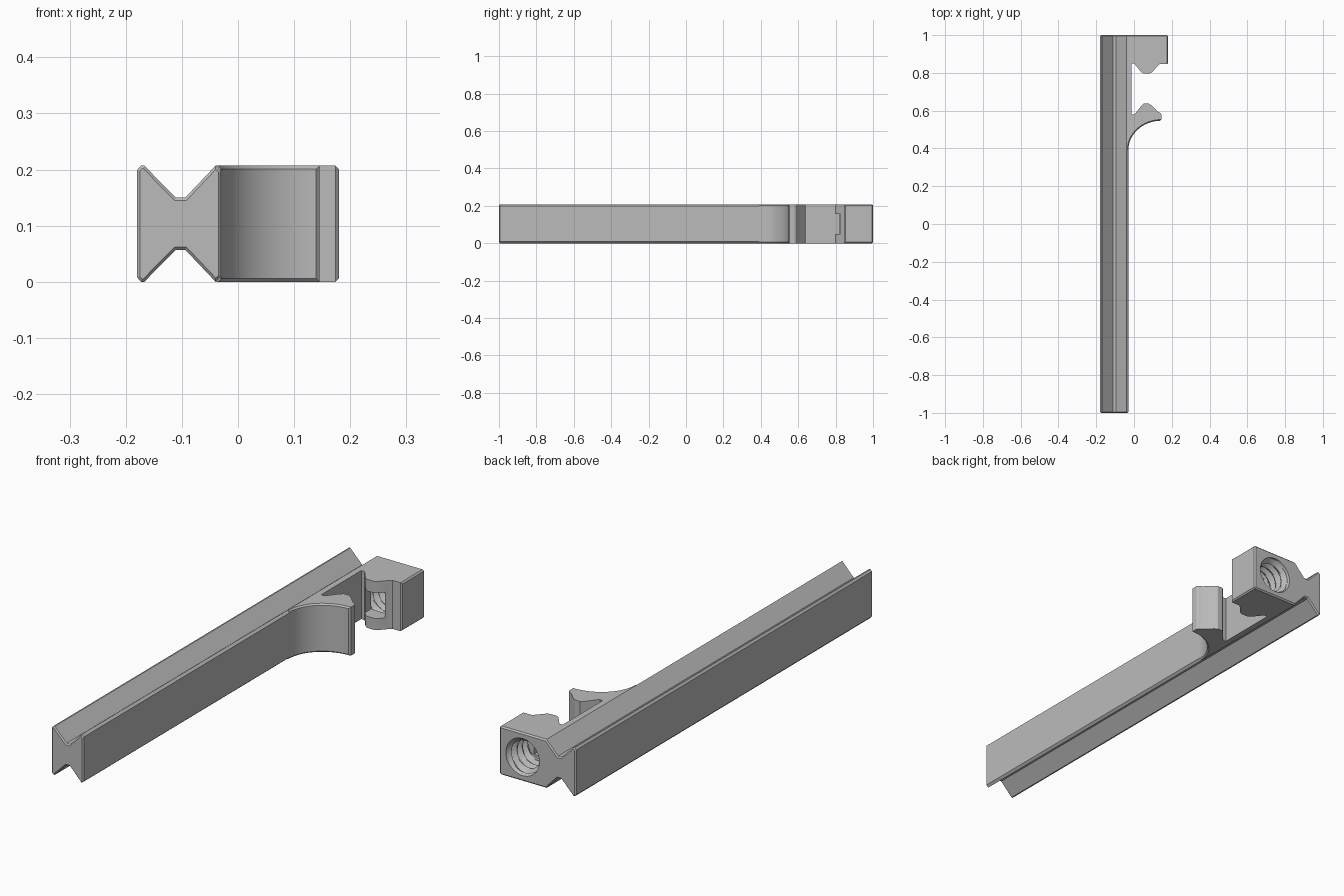
import bpy, bmesh
from math import sin, cos, pi, radians

if "Cube" in bpy.data.objects:
    bpy.data.objects.remove(bpy.data.objects["Cube"], do_unlink=True)

HEIGHT = 0.207
MID = HEIGHT / 2
CHAMFER = 0.008

grey = bpy.data.materials.new("plain grey")
grey.use_nodes = True
grey.diffuse_color = (0.5, 0.5, 0.5, 1)
grey.node_tree.nodes["Principled BSDF"].inputs["Base Color"].default_value = (0.5, 0.5, 0.5, 1)


def make_object(name, bm):
    bmesh.ops.recalc_face_normals(bm, faces=bm.faces)
    mesh = bpy.data.meshes.new(name)
    bm.to_mesh(mesh)
    bm.free()
    mesh.materials.append(grey)
    obj = bpy.data.objects.new(name, mesh)
    bpy.context.collection.objects.link(obj)
    return obj


def extrude_outline(points, direction):
    bm = bmesh.new()
    face = bm.faces.new([bm.verts.new(p) for p in points])
    top = bmesh.ops.extrude_face_region(bm, geom=[face])
    moved = [g for g in top["geom"] if isinstance(g, bmesh.types.BMVert)]
    bmesh.ops.translate(bm, verts=moved, vec=direction)
    bmesh.ops.recalc_face_normals(bm, faces=bm.faces)
    return bm


def chamfer_edges(bm, wanted, width):
    edges = [e for e in bm.edges if wanted(*[v.co for v in e.verts])]
    bmesh.ops.bevel(bm, geom=edges, offset=width, segments=1, affect='EDGES')


def activate(obj):
    bpy.ops.object.select_all(action='DESELECT')
    obj.select_set(True)
    bpy.context.view_layer.objects.active = obj


def cut(obj, cutter):
    mod = obj.modifiers.new("cut", 'BOOLEAN')
    mod.operation = 'DIFFERENCE'
    mod.solver = 'EXACT'
    mod.object = cutter
    activate(obj)
    bpy.ops.object.modifier_apply(modifier=mod.name)
    bpy.data.objects.remove(cutter, do_unlink=True)


# Long rail with a V groove along its top and bottom
upper = [(-0.18, 0.199), (-0.173, HEIGHT), (-0.167, HEIGHT), (-0.111, 0.15),
         (-0.094, 0.15), (-0.04, HEIGHT), (-0.03, 0.198)]
section = upper + [(x, HEIGHT - z) for x, z in reversed(upper)]
bm = extrude_outline([(x, -1, z) for x, z in section], (0, 2, 0))
chamfer_edges(bm, lambda a, b: abs(a.y - b.y) < 0.001, 0.005)
make_object("rail", bm)

# Clamp: solid block with upper jaw, thin web, and lower jaw on a curved arm
outline = [(-0.04, 1), (0.18, 1), (0.18, 0.846), (0.136, 0.846), (0.128, 0.84),
           (0.097, 0.805), (0.084, 0.797), (0.05, 0.797), (0.037, 0.805),
           (0.008, 0.842), (0.0, 0.85), (-0.014, 0.85),
           (-0.014, 0.58), (0.0, 0.58), (0.008, 0.587), (0.038, 0.625),
           (0.052, 0.638), (0.076, 0.638), (0.09, 0.63), (0.125, 0.595),
           (0.145, 0.585), (0.145, 0.547)]
for i in range(1, 17):
    a = pi / 2 * (1 + i / 16)
    outline.append((0.145 + 0.175 * cos(a), 0.39 + 0.157 * sin(a)))
outline.append((-0.04, 0.39))


def outer_edge(a, b):
    mid = (a + b) / 2
    if abs(a.z - b.z) > 0.01:
        return mid.x > 0.14
    on_arc = mid.y < 0.548 and mid.x > -0.031
    return mid.y > 0.99 or mid.x > 0.17 or on_arc


bm = extrude_outline([(x, y, 0) for x, y in outline], (0, 0, HEIGHT))
chamfer_edges(bm, outer_edge, 0.006)
clamp = make_object("clamp", bm)

# Threaded screw hole from the back: a tube whose radius follows a helix
SIDES, PITCH, STEPS = 40, 0.036, 26
HOLE_X, START, END = 0.07, 0.86, 1.01
bm = bmesh.new()
rings = []
for j in range(STEPS + 1):
    y = START + (END - START) * j / STEPS
    ring = []
    for i in range(SIDES):
        phase = ((y - START) / PITCH + i / SIDES) % 1
        r = 0.06 + 0.018 * min(1, max(0, 3 * abs(phase - 0.5) - 0.25))
        r = max(r, 0.079 - max(0, 0.995 - y))
        a = 2 * pi * i / SIDES
        ring.append(bm.verts.new((HOLE_X + r * cos(a), y, MID + r * sin(a))))
    rings.append(ring)
for low, high in zip(rings, rings[1:]):
    for i in range(SIDES):
        k = (i + 1) % SIDES
        bm.faces.new((low[i], low[k], high[k], high[i]))
bm.faces.new(rings[0])
bm.faces.new(rings[-1])
bmesh.ops.triangulate(bm, faces=bm.faces)
cut(clamp, make_object("thread_cutter", bm))

# Rectangular window from the jaw into the screw hole
bm = bmesh.new()
bmesh.ops.create_cube(bm, size=1)
bmesh.ops.scale(bm, vec=(0.09, 0.12, 0.108), verts=bm.verts)
bmesh.ops.translate(bm, vec=(HOLE_X, 0.82, MID), verts=bm.verts)
cut(clamp, make_object("window_cutter", bm))

activate(clamp)
bpy.ops.object.shade_smooth_by_angle(angle=radians(25))
